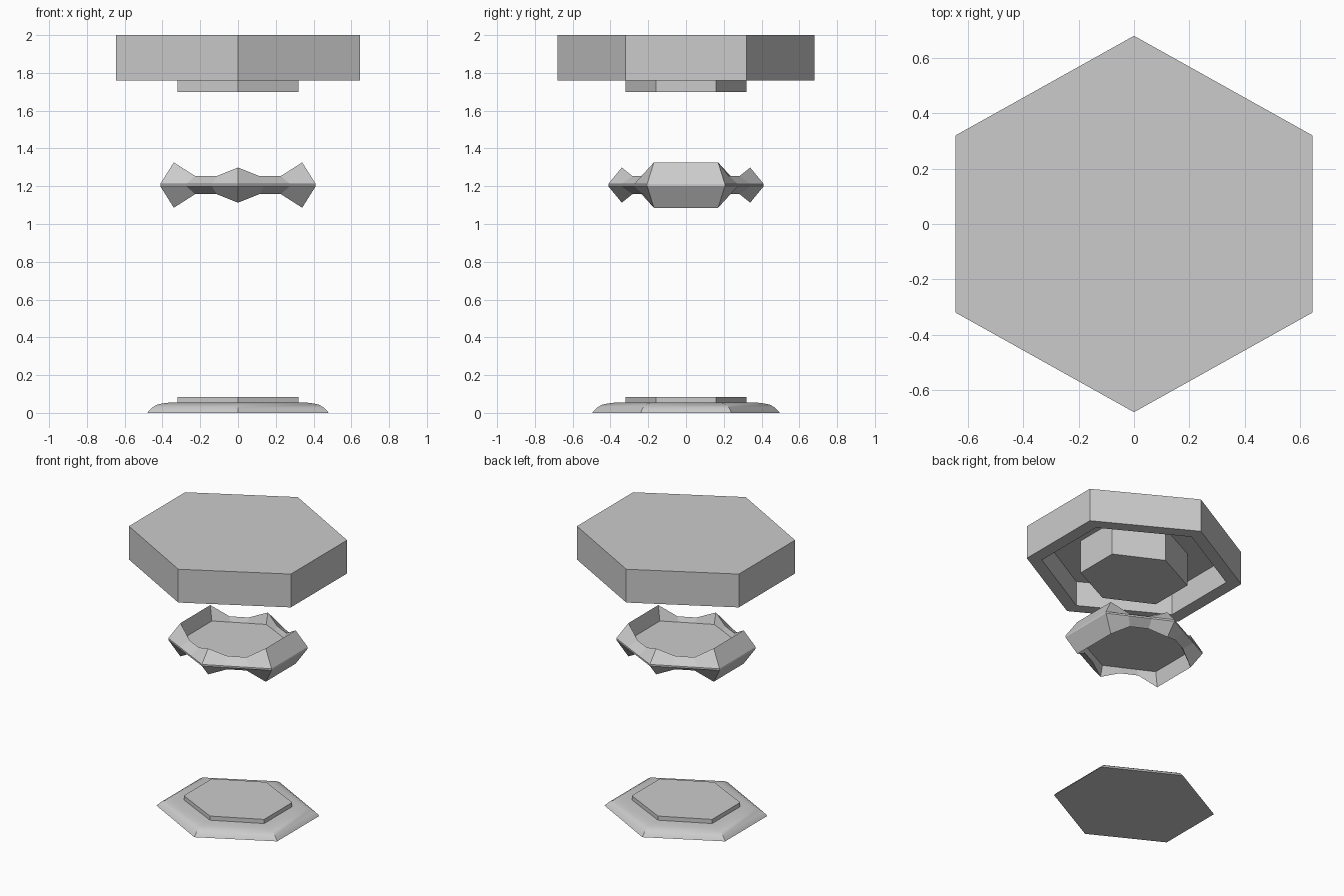
import bpy, bmesh

if "Cube" in bpy.data.objects:
    bpy.data.objects.remove(bpy.data.objects["Cube"])


def hexagon(x, y, c):
    """Six plan points: tips on +-y, flat sides on +-x."""
    return [(x, -c), (x, c), (0, y), (-x, c), (-x, -c), (0, -y)]


def lift(plan, z):
    return [(x, y, z) for x, y in plan]


def loft(name, loops, caps=True, closed=False):
    """Skin a series of equal-length loops into one mesh."""
    bm = bmesh.new()
    rows = [[bm.verts.new(p) for p in loop] for loop in loops]
    n = len(rows[0])
    pairs = list(zip(rows, rows[1:])) + ([(rows[-1], rows[0])] if closed else [])
    for a, b in pairs:
        for i in range(n):
            j = (i + 1) % n
            bm.faces.new((a[i], a[j], b[j], b[i]))
    if caps:
        bm.faces.new(rows[0][::-1])
        bm.faces.new(rows[-1])
    bmesh.ops.recalc_face_normals(bm, faces=bm.faces)
    mesh = bpy.data.meshes.new(name)
    bm.to_mesh(mesh)
    bm.free()
    obj = bpy.data.objects.new(name, mesh)
    bpy.context.collection.objects.link(obj)
    return obj


pad = hexagon(0.32, 0.32, 0.16)

# Base: rounded-edge hexagonal foot with a small raised pad
base_profile = [(0.48, 0.0), (0.47, 0.013), (0.455, 0.028), (0.43, 0.043),
                (0.40, 0.050), (0.36, 0.055)]
base = loft("base_foot", [lift(hexagon(r, r * 1.035, r * 0.5), z)
                          for r, z in base_profile])
bpy.context.view_layer.objects.active = base
base.select_set(True)
bpy.ops.object.shade_smooth_by_angle()
base.select_set(False)
loft("base_pad", [lift(pad, 0.05), lift(pad, 0.085)])

# Top: hollow hexagonal cap open underneath
outer = hexagon(0.645, 0.68, 0.32)
inner = [(x * 0.86, y * 0.86) for x, y in outer]
loft("top_cap", [lift(outer, 2.0), lift(outer, 1.76),
                 lift(inner, 1.76), lift(inner, 1.94)])
loft("top_plug", [lift(pad, 1.70), lift(pad, 1.95)])

# Floating ring: pointed crown above and below, dipping along slanted sides
corners = hexagon(0.34, 0.34, 0.17)
crown = []
for i, (x, y) in enumerate(corners):
    crown.append((x, y, 0.12 if x else 0.093))
    nx, ny = corners[(i + 1) % 6]
    if nx != x:
        for t in (1 / 3, 2 / 3):
            crown.append((x + (nx - x) * t, y + (ny - y) * t, 0.048))


def ring_loop(scale, sign):
    return [(x * scale, y * scale, 1.206 + sign * h) for x, y, h in crown]


def flat_loop(scale, z):
    return [(x * scale, y * scale, z) for x, y, h in crown]


loft("floating_ring", [flat_loop(1.21, 1.200), flat_loop(1.21, 1.212),
                       ring_loop(1.0, 1), flat_loop(0.94, 1.215),
                       flat_loop(0.94, 1.195), ring_loop(1.0, -1)],
     caps=False, closed=True)

# Thin plate filling the ring
plate = hexagon(0.325, 0.325, 0.1625)
loft("ring_plate", [lift(plate, 1.192), lift(plate, 1.220)])
